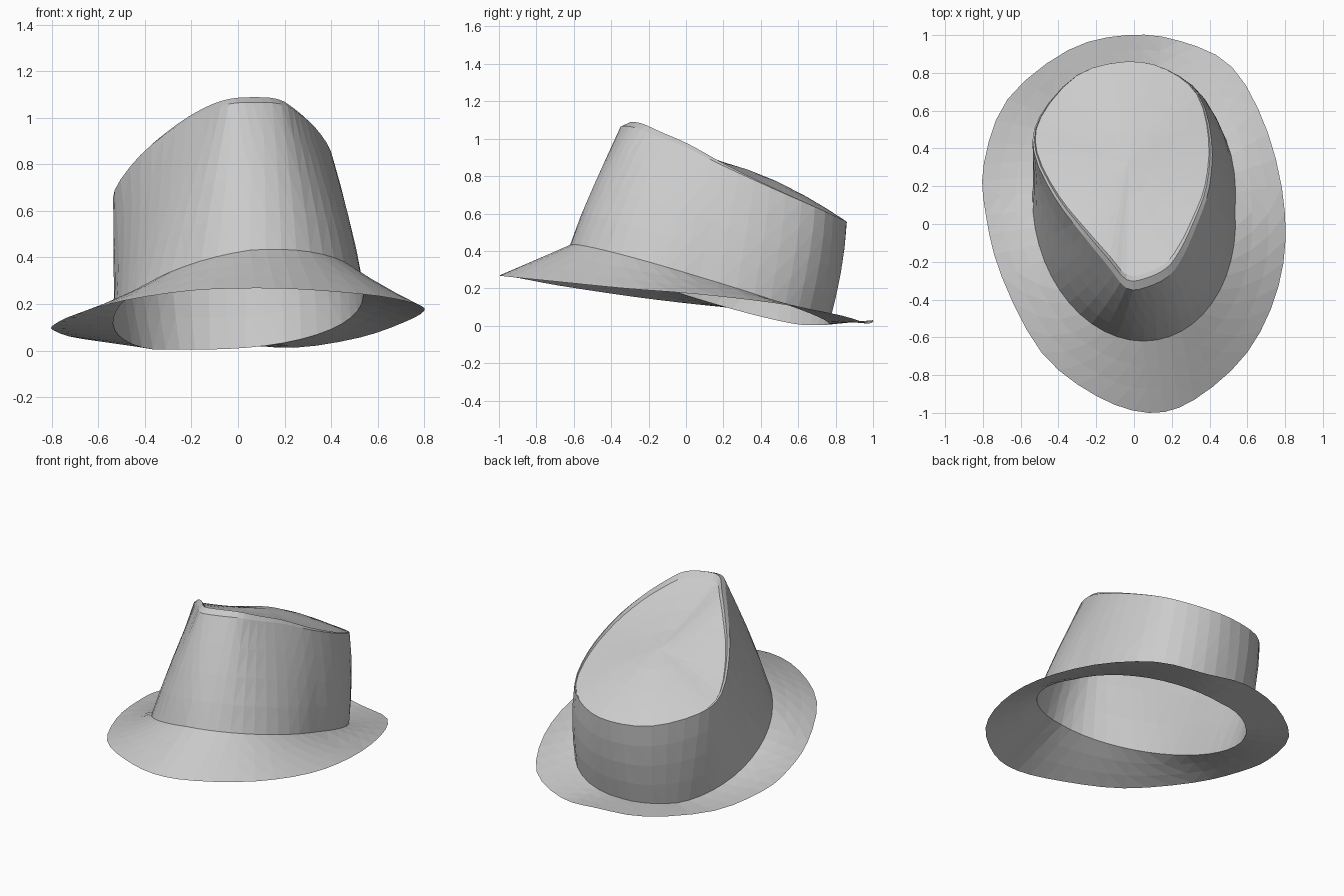
import bpy, bmesh
from math import sin, cos, tau
from mathutils import Vector

if "Cube" in bpy.data.objects:
    bpy.data.objects.remove(bpy.data.objects["Cube"])

N = 16       # outline stations, from the back towards +x, round the front
SUB = 3      # facets per station


def spline(pts):
    """Closed Catmull-Rom curve through the stations."""
    out = []
    n = len(pts)
    for i in range(n):
        a, b, c, d = (Vector(pts[(i + k) % n]) for k in (-1, 0, 1, 2))
        for s in range(SUB):
            t = s / SUB
            out.append(0.5 * (2 * b + (c - a) * t + (2 * a - 5 * b + 4 * c - d) * t**2
                              + (3 * b - a - 3 * c + d) * t**3))
    return out


def blend(r1, r2, t, bulge=0):
    """Ring between two rings, optionally swollen outwards halfway."""
    out = []
    for a, b in zip(r1, r2):
        p = a.lerp(b, t)
        s = 1 + 4 * bulge * t * (1 - t)
        out.append(Vector((p.x * s, .15 + (p.y - .15) * s, p.z)))
    return out


def loft(name, rings, tip=None):
    """Flat-faced skin through rings, optionally closed to a tip point."""
    bm = bmesh.new()
    vs = [[bm.verts.new(p) for p in r] for r in rings]
    n = len(rings[0])
    for lo, hi in zip(vs, vs[1:]):
        for i in range(n):
            j = (i + 1) % n
            bm.faces.new((lo[j], lo[i], hi[i], hi[j]))
    if tip:
        t = bm.verts.new(tip)
        for i in range(n):
            bm.faces.new((vs[-1][(i + 1) % n], vs[-1][i], t))
    bmesh.ops.triangulate(bm, faces=bm.faces[:])
    me = bpy.data.meshes.new(name)
    bm.to_mesh(me)
    bm.free()
    ob = bpy.data.objects.new(name, me)
    bpy.context.collection.objects.link(ob)
    return ob


# Brim edge: egg-shaped, raised at the front
brim_edge = spline([
    (-.04, 1, .03), (.24, .97, .012), (.52, .83, .055), (.71, .48, .12),
    (.8, .05, .17), (.765, -.33, .20), (.6, -.68, .235), (.32, -.93, .26),
    (.08, -1, .268), (-.2, -.91, .258), (-.49, -.68, .215), (-.7, -.28, .155),
    (-.785, .05, .115), (-.795, .32, .088), (-.67, .66, .05), (-.35, .92, .025)])

# Head opening: tilted ellipse, fuller at the back right
base = []
for k in range(N * SUB):
    a = tau * k / (N * SUB)
    c = max(0, cos(a)) * max(0, sin(a)) * 2
    x = .535 * sin(a) - .05 * cos(a) + .055 * c
    y = .07 + .69 * cos(a) + .042 * c
    z = .24 - .302 * y + .08 * x - .035 * max(0, -sin(a))
    base.append(Vector((x, y, max(.005, z))))

# Crown top outline: teardrop pinched to the front peak
rim = spline([
    (-.04, .86, .555), (.17, .82, .575), (.34, .69, .635), (.41, .45, .74),
    (.40, .2, .855), (.335, 0, .955), (.26, -.17, 1.02), (.185, -.275, 1.06),
    (.065, -.335, 1.067), (-.04, -.34, 1.06), (-.14, -.22, 1.03), (-.27, -.06, .96),
    (-.42, .14, .84), (-.53, .38, .69), (-.5, .57, .62), (-.3, .79, .565)])

loft("brim", [blend(brim_edge, base, t / 3) for t in range(4)])

# Crown wall, a small raised ridge that fades to the back, then the domed top
centre = Vector((-.03, .33, .835))
ridge, inner = [], []
for k, p in enumerate(rim):
    w = (1 - cos(tau * k / len(rim))) / 2
    for ring, inset, lift in ((ridge, .07, .022), (inner, .11, -.012)):
        q = p.lerp(centre, inset * w)
        ring.append(Vector((q.x, q.y, p.z + lift * w)))
top = []
for t in (.2, .42, .7):
    e = 1 - (1 - t) ** 1.7
    top.append([Vector((*p.lerp(centre, t).xy, p.z + (centre.z - p.z) * (e * .4 + t * .6)))
                for p in inner])
wall = [blend(base, rim, t / 4, .025) for t in range(5)]
loft("crown", wall + [ridge, inner] + top, centre)
